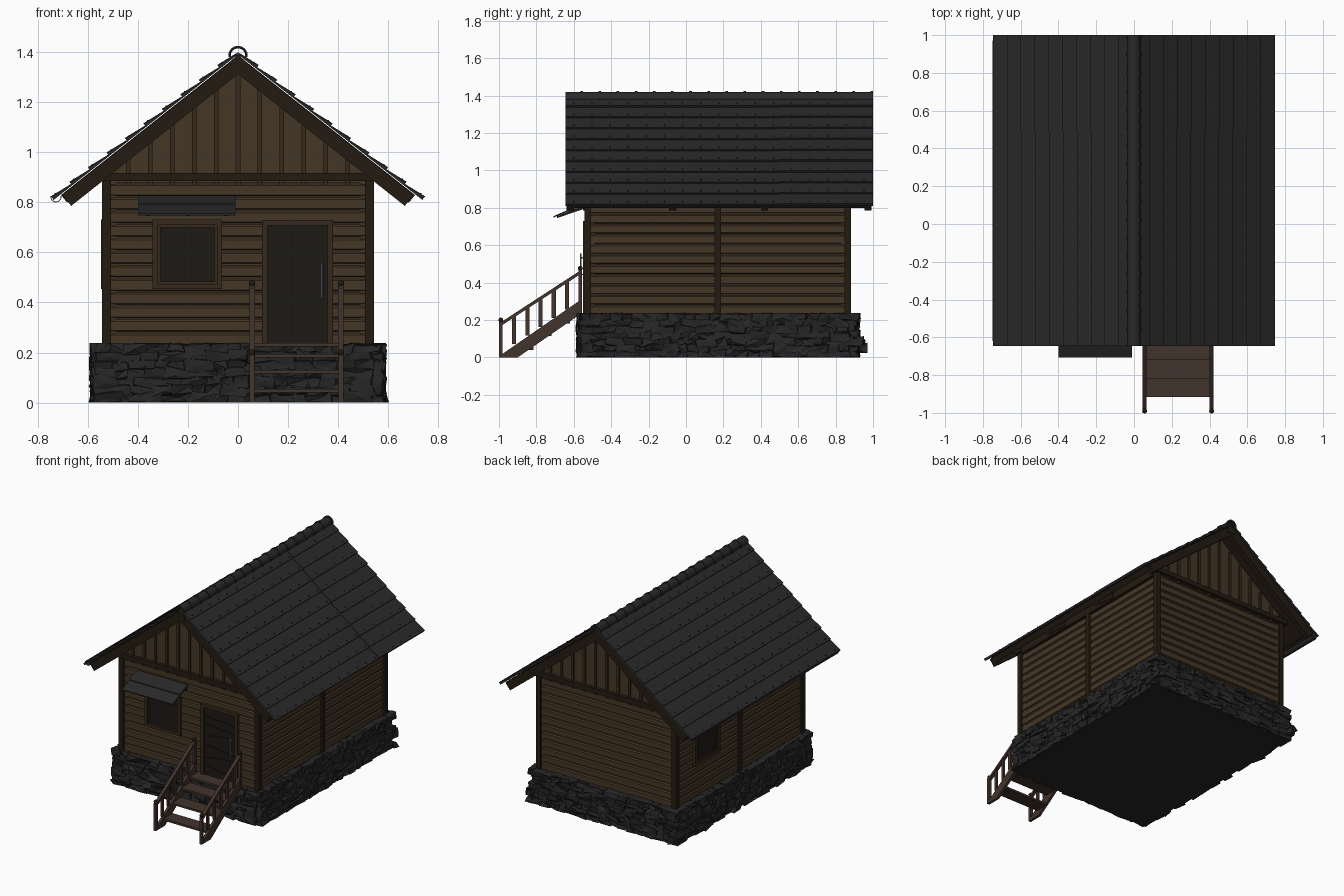
import bpy, bmesh, math, random
from mathutils import Matrix, Vector

if "Cube" in bpy.data.objects:
    bpy.data.objects.remove(bpy.data.objects["Cube"])
random.seed(4)

def mat(name, r, g, b):
    m = bpy.data.materials.new(name)
    m.diffuse_color = (r, g, b, 1)
    m.use_nodes = True
    m.node_tree.nodes["Principled BSDF"].inputs["Base Color"].default_value = m.diffuse_color
    return m

WALL = mat("wall_wood", .058, .037, .019)
DARK = mat("dark_wood", .017, .011, .006)
FRAME = mat("frame_wood", .036, .022, .011)
STAIR = mat("stair_wood", .055, .033, .025)
ROOF = mat("roof_grey", .022, .022, .023)
STONE = mat("stone", .019, .019, .02)
PANE = mat("pane", .012, .010, .008)
STEEL = mat("steel", .2, .2, .2)

def finish(name, bm, m, smooth=False):
    bmesh.ops.recalc_face_normals(bm, faces=bm.faces[:])
    me = bpy.data.meshes.new(name)
    bm.to_mesh(me)
    bm.free()
    ob = bpy.data.objects.new(name, me)
    bpy.context.collection.objects.link(ob)
    me.materials.append(m)
    if smooth:
        bpy.ops.object.select_all(action='DESELECT')
        ob.select_set(True)
        bpy.context.view_layer.objects.active = ob
        bpy.ops.object.shade_smooth_by_angle()
    return ob

def box(bm, x0, x1, y0, y1, z0, z1):
    mx = Matrix.Translation(((x0 + x1) / 2, (y0 + y1) / 2, (z0 + z1) / 2))
    return bmesh.ops.create_cube(bm, size=1, matrix=mx @ Matrix.Diagonal((x1 - x0, y1 - y0, z1 - z0, 1)))["verts"]

def prism(bm, pts, axis, a, b):
    """Extrude a 2D outline: axis 'x' takes (y,z) points, axis 'y' takes (x,z) points."""
    rings = [[bm.verts.new((t, u, v) if axis == 'x' else (u, t, v)) for u, v in pts] for t in (a, b)]
    n = len(pts)
    bm.faces.new(rings[0])
    bm.faces.new(rings[1][::-1])
    for i in range(n):
        j = (i + 1) % n
        bm.faces.new((rings[0][i], rings[0][j], rings[1][j], rings[1][i]))

def arc(cx, cz, r, t, a0, a1, n=14):
    ang = [math.radians(a0 + (a1 - a0) * i / n) for i in range(n + 1)]
    return ([(cx + r * math.cos(a), cz + r * math.sin(a)) for a in ang] +
            [(cx + (r - t) * math.cos(a), cz + (r - t) * math.sin(a)) for a in reversed(ang)])

# Stone foundation: solid core with courses of jagged stones round it
bm = bmesh.new()
box(bm, -.56, .56, -.555, .9, 0, .232)
finish("foundation_core", bm, STONE)
bm = bmesh.new()

def stone_run(axis, fixed, sign, start, end):
    for c in range(7):
        t = start
        while t < end:
            w = random.uniform(.05, .12)
            o = fixed + sign * random.uniform(.005, .022)
            i = fixed - sign * .03
            z = c * .0335 - .004
            e = (min(i, o), max(i, o))
            dims = (t, t + w, *e) if axis == 'x' else (*e, t, t + w)
            vs = box(bm, *dims, z, z + .04)
            fs = list({f for v in vs for f in v.link_faces})
            vs = vs + bmesh.ops.poke(bm, faces=fs)["verts"]
            for v in vs:
                v.co += Vector([random.uniform(-.011, .011) for _ in range(3)])
                v.co.z = min(max(v.co.z, 0), .238)
            t += w * .92

for s in (-1, 1):
    stone_run('y', .565 * s, s, -.56, .86)
stone_run('x', -.56, -1, -.57, .52)
stone_run('x', .905, 1, -.57, .52)
finish("foundation_stones", bm, STONE)

# Lapped horizontal siding on four walls
def lapped(face, inner, sign):
    h, n = .65 / 12, 12
    pts = [(inner, .23)]
    for i in range(n):
        z = .23 + i * h
        pts += [(face, z + .004), (face, z + h * .75), (face - sign * .008, z + h * .88), (face - sign * .008, z + h)]
    return pts + [(inner, .88)]

bm = bmesh.new()
for s in (-1, 1):
    prism(bm, lapped(.53 * s, .49 * s, s), 'y', -.525, .865)
prism(bm, lapped(-.53, -.49, -1), 'x', -.525, .525)
prism(bm, lapped(.87, .83, 1), 'x', -.525, .525)
finish("wall_siding", bm, WALL)

# Gable boards and battens
bm = bmesh.new()
for y0, y1 in ((-.53, -.50), (.84, .87)):
    prism(bm, [(-.53, .88), (.53, .88), (.53, .935), (0, 1.354), (-.53, .935)], 'y', y0, y1)
finish("gable_boards", bm, WALL)
bm = bmesh.new()
for y0, y1 in ((-.541, -.525), (.865, .881)):
    for k in range(-5, 6):
        x = k * .0877
        box(bm, x - .009, x + .009, y0, y1, .868, 1.335 - .79 * abs(x))
finish("gable_battens", bm, FRAME)

# Posts and horizontal beams
bm = bmesh.new()
for s in (-1, 1):
    a, b = sorted((.508 * s, .543 * s))
    for y in (-.543, .153, .848):
        box(bm, a, b, y, y + .035, .23, .9)
    box(bm, a, b, -.54, .88, .875, .945)
for y0, y1 in ((-.555, -.50), (.84, .895)):
    box(bm, -.56, .56, y0, y1, .885, .918)
finish("posts_and_beams", bm, DARK)

# Roof: decking, rafters, stepped tile sheet
DX, DZ = .785, .62

def p(s, o, side):
    return (side * (s * DX + o * DZ), 1.395 - s * DZ + o * DX)

def slab(bm, side, s0, s1, o0, o1, y0, y1):
    prism(bm, [p(s0, o0, side), p(s1, o0, side), p(s1, o1, side), p(s0, o1, side)], 'y', y0, y1)

deck, raf, sheet, screws = (bmesh.new() for _ in range(4))
ROWS, L = 10, .94
for side in (-1, 1):
    slab(deck, side, 0, .9, -.028, -.006, -.62, .975)
    for y in (-.638, -.09, .4, .955):
        slab(raf, side, 0, .9, -.065, -.008, y, y + .038)
    slab(raf, side, .885, .905, -.045, -.006, -.62, .975)
    for y0, y1, lift in ((-.645, .505, 0), (.495, 1, .003)):
        top = []
        for i in range(ROWS):
            top += [p(i * L / ROWS, .001 + lift, side), p((i + 1) * L / ROWS, .012 + lift, side)]
        prism(sheet, top + [p(L, -.003, side), p(0, -.003, side)], 'y', y0, y1)
    for i in range(ROWS):
        x, z = p((i + .8) * L / ROWS, .011, side)
        for k in range(17):
            y = -.6 + k * .097
            box(screws, x - .003, x + .003, y - .003, y + .003, z - .004, z + .004)
finish("roof_decking", deck, DARK)
finish("rafters_and_bargeboards", raf, DARK)
finish("roof_tiles", sheet, ROOF)
finish("roof_fixings", screws, ROOF)

# Apex blocks
bm = bmesh.new()
for y in (-.643, .958):
    prism(bm, [(-.035, 1.325), (.035, 1.325), (.035, 1.36), (0, 1.39), (-.035, 1.36)], 'y', y, y + .038)
finish("apex_blocks", bm, DARK)

# Ridge cap with joint rings, and left gutter
bm = bmesh.new()
prism(bm, arc(0, 1.386, .034, .005, -10, 190), 'y', -.645, 1)
for k in range(17):
    y = -.558 + k * .097
    prism(bm, arc(0, 1.386, .039, .008, -10, 190), 'y', y - .007, y + .007)
finish("ridge_cap", bm, ROOF, True)
bm = bmesh.new()
prism(bm, arc(-.727, .822, .022, .003, 170, 370), 'y', -.62, .972)
finish("gutter", bm, ROOF, True)

# Windows: one in front, one on the left wall
def window(name, cx, cy, rot):
    mx = Matrix.Translation((cx, cy, .5925)) @ Matrix.Rotation(rot, 4, 'Z')
    fr, pane = bmesh.new(), bmesh.new()
    for s in (-1, 1):
        a, b = sorted((s * .138, s * .118))
        box(fr, a, b, -.018, .01, -.138, .138)
        box(fr, -.12, .12, -.018, .01, a, b)
        a, b = sorted((s * .118, s * .108))
        box(fr, a, b, -.009, .01, -.118, .118)
        box(fr, -.11, .11, -.009, .01, a, b)
    box(pane, -.115, .115, -.003, .01, -.115, .115)
    for b, n, m in ((fr, "_frame", FRAME), (pane, "_pane", PANE)):
        bmesh.ops.transform(b, matrix=mx, verts=b.verts[:])
        finish(name + n, b, m)

window("front_window", -.2025, -.53, 0)
window("left_window", -.53, .54, -math.pi / 2)

# Awning over the front window
bm = bmesh.new()
prism(bm, [(-.708, .748), (-.708, .756), (-.63, .789), (-.63, .795), (-.54, .828), (-.54, .818)], 'x', -.4, -.01)
finish("awning_sheet", bm, ROOF)
bm = bmesh.new()
for x in (-.37, -.21, -.055):
    prism(bm, [(-.69, .745), (-.69, .755), (-.53, .82), (-.53, .80)], 'x', x, x + .018)
box(bm, -.385, -.025, -.55, -.525, .785, .815)
finish("awning_supports", bm, DARK)

# Door with slanted boards, frame and pull handle
bm = bmesh.new()
box(bm, .095, .117, -.55, -.52, .23, .73)
box(bm, .358, .38, -.55, -.52, .23, .73)
box(bm, .095, .38, -.55, -.52, .708, .73)
finish("door_frame", bm, FRAME)
bm = bmesh.new()
box(bm, .115, .36, -.536, -.52, .232, .71)
zs = [(.232, .232), (.31, .27), (.36, .39), (.45, .42), (.51, .55), (.60, .57), (.65, .63), (.708, .708)]
for (a, b), (c, d) in zip(zs, zs[1:]):
    prism(bm, [(.118, a + .002), (.357, b + .002), (.357, d - .002), (.118, c - .002)], 'y', -.541, -.53)
finish("door", bm, PANE)
bm = bmesh.new()
bmesh.ops.create_cone(bm, cap_ends=True, segments=12, radius1=.005, radius2=.005, depth=.14,
                      matrix=Matrix.Translation((.334, -.563, .487)))
for z in (.44, .53):
    box(bm, .331, .337, -.563, -.538, z, z + .006)
finish("door_handle", bm, STEEL, True)

# Stairs: treads, stringers, railings with ball-topped posts
bm = bmesh.new()
for y, z in ((-.915, .055), (-.82, .13), (-.72, .195), (-.63, .238)):
    box(bm, .06, .405, y, y + .1, z - .014, z)
finish("stair_treads", bm, STAIR)
st, rail, balls = (bmesh.new() for _ in range(3))
for x in (.056, .411):
    prism(st, [(-.995, .0), (-.9, .0), (-.56, .235), (-.56, .31), (-.98, .02)], 'x', x - .009, x + .009)
    prism(rail, [(-.99, .168), (-.565, .445), (-.565, .465), (-.99, .188)], 'x', x - .011, x + .011)
    for y, z in ((-.99, .19), (-.565, .467)):
        box(rail, x - .01, x + .01, y - .01, y + .01, 0, z)
        bmesh.ops.create_uvsphere(balls, u_segments=12, v_segments=8, radius=.013,
                                  matrix=Matrix.Translation((x, y, z + .01)))
    for k in range(1, 6):
        y = -.99 + k * .0708
        z = .175 + (y + .99) * .652
        box(rail, x - .006, x + .006, y - .011, y + .011, z - .15, z)
finish("stair_stringers", st, STAIR)
finish("stair_railings", rail, STAIR)
finish("stair_post_balls", balls, DARK, True)
